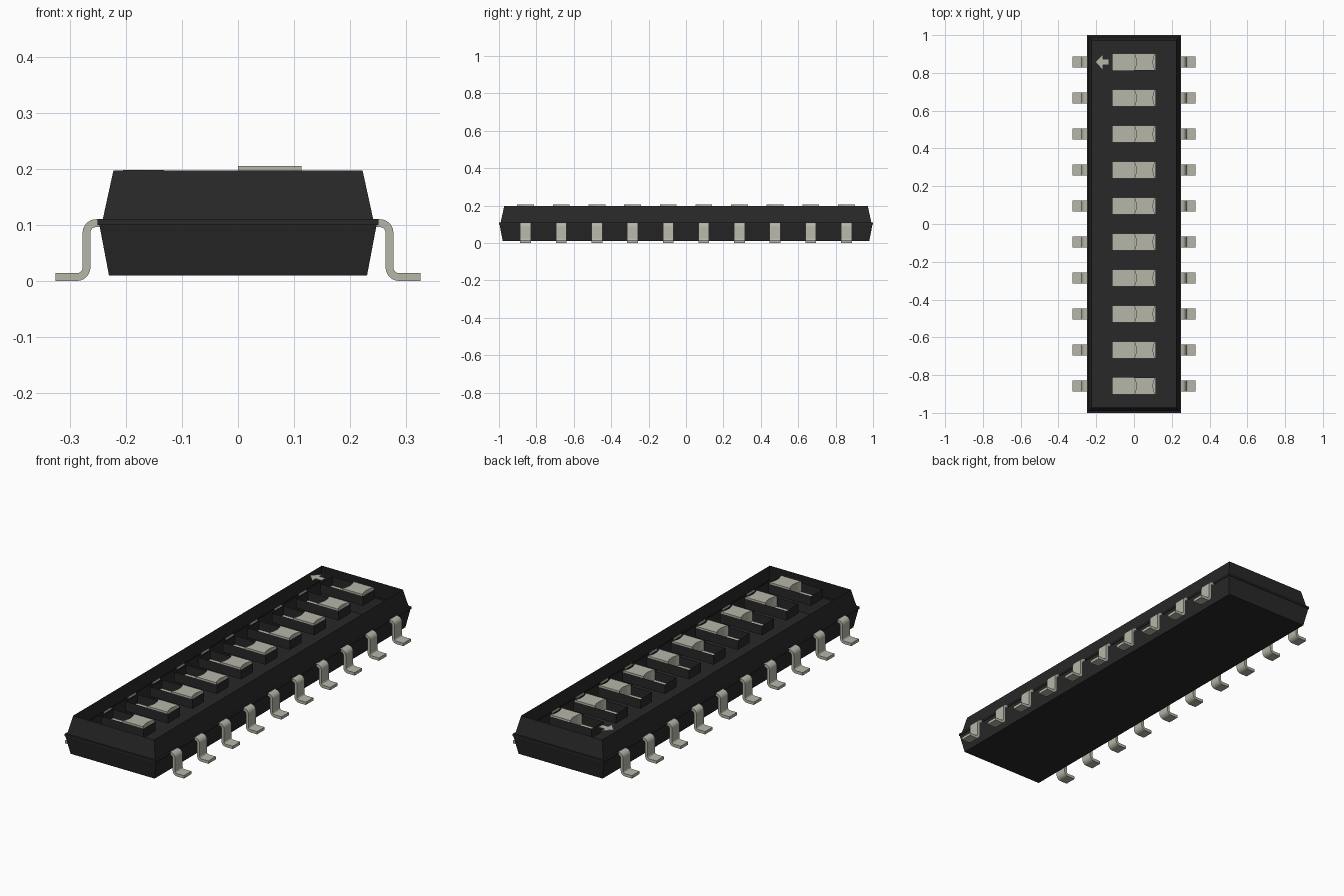
import bpy, bmesh, math

old = bpy.data.objects.get("Cube")
if old:
    bpy.data.objects.remove(old, do_unlink=True)

COUNT, PITCH = 10, 0.1905
ROWS = [(i - (COUNT - 1) / 2) * PITCH for i in range(COUNT)]


def material(name, rgb):
    m = bpy.data.materials.new(name)
    m.use_nodes = True
    m.diffuse_color = (*rgb, 1)
    m.node_tree.nodes["Principled BSDF"].inputs["Base Color"].default_value = (*rgb, 1)
    return m


black = material("black plastic", (0.021, 0.021, 0.021))
pale = material("pale metal", (0.47, 0.465, 0.395))


def finish(name, bm, mat, smooth=False):
    mesh = bpy.data.meshes.new(name)
    bm.to_mesh(mesh)
    bm.free()
    mesh.materials.append(mat)
    if smooth:
        for p in mesh.polygons:
            p.use_smooth = True
        mesh.set_sharp_from_angle(angle=math.radians(35))
    obj = bpy.data.objects.new(name, mesh)
    bpy.context.collection.objects.link(obj)
    return obj


def rings(bm, levels, y=0.0):
    """Stack of rectangles (half x, half y, z), closed below and open above."""
    previous = None
    for hx, hy, z in levels:
        ring = [bm.verts.new((sx * hx, y + sy * hy, z))
                for sx, sy in ((-1, -1), (1, -1), (1, 1), (-1, 1))]
        if previous is None:
            bm.faces.new(ring[::-1])
        else:
            for i in range(4):
                j = (i + 1) % 4
                bm.faces.new((previous[i], previous[j], ring[j], ring[i]))
        previous = ring


def prism(bm, outline, to_point, low, high):
    """Extrude a 2D outline between two levels; to_point places each corner."""
    a = [bm.verts.new(to_point(p, low)) for p in outline]
    b = [bm.verts.new(to_point(p, high)) for p in outline]
    n = len(outline)
    bm.faces.new(a[::-1])
    bm.faces.new(b)
    for i in range(n):
        j = (i + 1) % n
        bm.faces.new((a[i], a[j], b[j], b[i]))


def upright(p, z):
    return (p[0], p[1], z)


# Housing: tapered shell with a ledge halfway up and an open top
bm = bmesh.new()
profile = ((0.23, 0.01), (0.247, 0.10), (0.25, 0.10), (0.25, 0.11), (0.241, 0.11), (0.222, 0.197))
rings(bm, [(w, w + 0.75, z) for w, z in profile])
finish("housing", bm, black)

# Switch pockets hanging from the top level
bm = bmesh.new()
for y in ROWS:
    rings(bm, [(0.116, 0.046, 0.150), (0.116, 0.046, 0.197)], y)
finish("switch_pockets", bm, black)

# Sliders: base plate plus a raised block with scooped ends
bm = bmesh.new()
HALF, SCOOP, STEPS = 0.045, 0.012, 8
for y in ROWS:
    plate = [(-0.115, y - HALF), (0.115, y - HALF), (0.115, y + HALF), (-0.115, y + HALF)]
    prism(bm, plate, upright, 0.151, 0.154)
    ts = [-1 + 2 * k / STEPS for k in range(STEPS + 1)]
    block = [(0.113 - SCOOP * (1 - t * t), y + HALF * t) for t in ts]
    block += [(SCOOP * (1 - t * t), y + HALF * t) for t in reversed(ts)]
    prism(bm, block, upright, 0.154, 0.205)
bmesh.ops.recalc_face_normals(bm, faces=bm.faces)
finish("sliders", bm, pale, True)

# Arrow mark beside the last switch
bm = bmesh.new()
ya = ROWS[-1]
half_arrow = [(-0.205, 0), (-0.165, -0.042), (-0.165, -0.015), (-0.132, -0.015)]
arrow = half_arrow + [(x, -v) for x, v in reversed(half_arrow[1:])]
prism(bm, [(x, ya + v) for x, v in arrow], upright, 0.195, 0.198)
finish("arrow_mark", bm, pale)


# Leads: bent strip following a gull-wing centreline
def arc(cx, cz, r, start, end, steps=6):
    for k in range(steps + 1):
        a = math.radians(start + (end - start) * k / steps)
        yield (cx + r * math.cos(a), cz + r * math.sin(a), a)


THICK = 0.007
outer, inner = [(0.246, 0.11)], [(0.246, 0.096)]
for cx, cz, r, start, end, side in ((0.253, 0.086, 0.017, 90, 0, 1),
                                    (0.287, 0.024, 0.017, 180, 270, -1)):
    for x, z, a in arc(cx, cz, r, start, end):
        dx, dz = side * THICK * math.cos(a), side * THICK * math.sin(a)
        outer.append((x + dx, z + dz))
        inner.append((x - dx, z - dz))
outer.append((0.325, 0.014))
inner.append((0.325, 0.0))

for side, name in ((1, "left_leads"), (-1, "right_leads")):
    bm = bmesh.new()
    for y in ROWS:
        prism(bm, outer + inner[::-1], lambda p, v: (side * p[0], v, p[1]), y - 0.029, y + 0.029)
    bmesh.ops.recalc_face_normals(bm, faces=bm.faces)
    finish(name, bm, pale, True)
